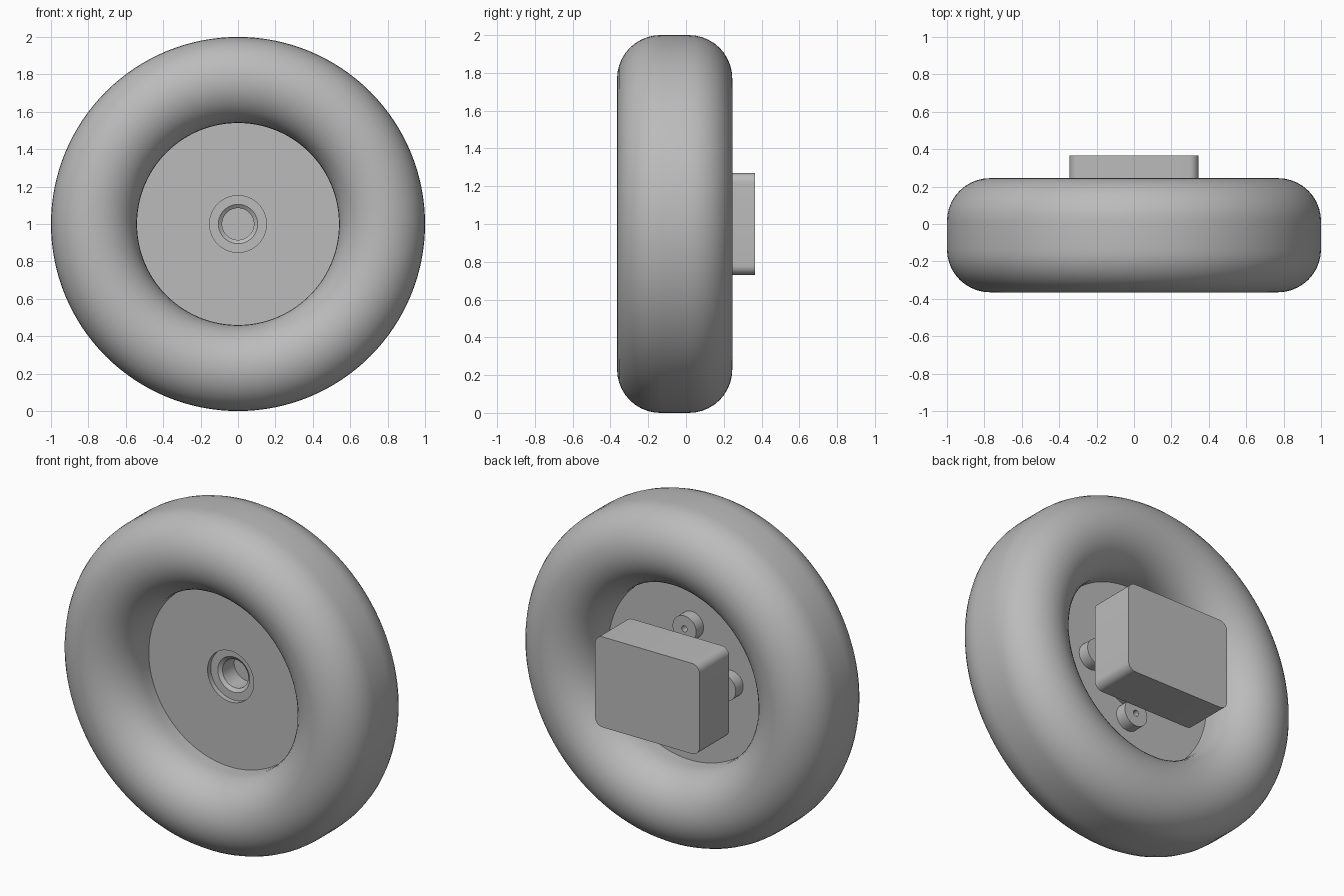
import bpy
import bmesh
from math import sin, cos, pi, radians

cube = bpy.data.objects.get("Cube")
if cube:
    bpy.data.objects.remove(cube, do_unlink=True)

grey = bpy.data.materials.new("plain grey")
grey.use_nodes = True
grey.diffuse_color = (0.5, 0.5, 0.5, 1)
grey.node_tree.nodes["Principled BSDF"].inputs["Base Color"].default_value = (0.5, 0.5, 0.5, 1)


def finish(name, bm, angle=30):
    """Turn a bmesh into a shaded, coloured object."""
    bmesh.ops.recalc_face_normals(bm, faces=bm.faces)
    mesh = bpy.data.meshes.new(name)
    bm.to_mesh(mesh)
    bm.free()
    mesh.materials.append(grey)
    obj = bpy.data.objects.new(name, mesh)
    bpy.context.collection.objects.link(obj)
    shade(obj, angle)
    return obj


def shade(obj, angle=30):
    bpy.ops.object.select_all(action="DESELECT")
    obj.select_set(True)
    bpy.context.view_layer.objects.active = obj
    bpy.ops.object.shade_smooth_by_angle(angle=radians(angle))


def lathe(name, profile, x=0, z=1, steps=48, angle=30):
    """Revolve a closed (radius, y) profile about an axis along y."""
    bm = bmesh.new()
    rings = []
    for i in range(steps):
        a = 2 * pi * i / steps
        rings.append([bm.verts.new((x + r * cos(a), y, z + r * sin(a))) for r, y in profile])
    n = len(profile)
    for i in range(steps):
        p, q = rings[i], rings[(i + 1) % steps]
        for j in range(n):
            k = (j + 1) % n
            bm.faces.new((p[j], p[k], q[k], q[j]))
    return finish(name, bm, angle)


def tube(name, inner, outer, y0, y1, **kw):
    return lathe(name, [(inner, y0), (outer, y0), (outer, y1), (inner, y1)], **kw)


def drill(obj, radius, y0, y1, x=0, z=1, steps=48):
    """Cut a round hole along y."""
    bm = bmesh.new()
    bmesh.ops.create_cone(bm, cap_ends=True, segments=steps, radius1=radius,
                          radius2=radius, depth=y1 - y0)
    for v in bm.verts:
        v.co = (x + v.co.x, (y0 + y1) / 2 + v.co.z, z + v.co.y)
    cutter = finish("hole_cutter", bm)
    cutter.hide_render = True
    mod = obj.modifiers.new("hole", "BOOLEAN")
    mod.operation = "DIFFERENCE"
    mod.solver = "EXACT"
    mod.object = cutter
    bpy.context.view_layer.objects.active = obj
    bpy.ops.object.modifier_apply(modifier=mod.name)
    bpy.data.objects.remove(cutter, do_unlink=True)


def around(radius, turn=0):
    """Four points spaced evenly about the axle."""
    for i in range(4):
        a = i * pi / 2 + radians(turn)
        yield radius * cos(a), 1 + radius * sin(a)


# Tyre: a stadium section swept about the axle
MID, FLAT, ROUND, CENTRE = -0.06, 0.075, 0.23, 0.77
section = []
for side in (1, -1):
    for i in range(21):
        a = pi * i / 20
        section.append((CENTRE + side * ROUND * cos(a), MID + side * (FLAT + ROUND * sin(a))))
lathe("tyre", section, steps=128, angle=60)

# Wheel disc with counterbored fixing holes
FRONT, BACK = -0.07, -0.04
disc = tube("wheel_disc", 0.152, 0.55, FRONT, BACK, steps=96)
for x, z in around(0.272, 2.2):
    drill(disc, 0.031, FRONT - 0.05, FRONT + 0.015, x, z, 24)
    drill(disc, 0.018, FRONT - 0.05, BACK + 0.05, x, z, 24)
shade(disc)

# Hollow bosses behind the disc
for x, z in around(0.272, 2.2):
    tube("disc_boss", 0.018, 0.078, BACK, 0.03, x=x, z=z, steps=40)

# Gearbox housing: a block with rounded long edges
bm = bmesh.new()
bmesh.ops.create_cube(bm, size=1)
for v in bm.verts:
    v.co = (v.co.x * 0.69, 0.225 + v.co.y * 0.28, 1 + v.co.z * 0.54)
long_edges = [e for e in bm.edges if abs(e.verts[0].co.y - e.verts[1].co.y) > 0.1]
bmesh.ops.bevel(bm, geom=long_edges, offset=0.05, segments=8, profile=0.5, affect="EDGES")
housing = finish("gearbox_housing", bm)
drill(housing, 0.235, 0.335, 0.5, steps=64)
drill(housing, 0.207, -0.1, 0.5, steps=64)
for sx in (1, -1):
    for sz in (1, -1):
        drill(housing, 0.021, 0.27, 0.5, sx * 0.287, 1 + sz * 0.21, 24)
shade(housing)

# Bearing and retaining rings inside the housing
tube("bearing_ring", 0.17, 0.208, 0.1, 0.3, steps=64)
tube("retaining_ring", 0.212, 0.225, 0.33, 0.345, steps=64)

# Hollow output hub running from the housing to the disc
lathe("output_hub", [(0.085, -0.025), (0.105, -0.04), (0.2, -0.04), (0.2, 0.07),
                     (0.19, 0.07), (0.19, 0.32), (0.182, 0.327), (0.1, 0.327), (0.085, 0.315)],
      steps=64)

# Socket screws on the back of the hub
for x, z in around(0.122):
    lathe("hub_screw", [(0.001, 0.32), (0.026, 0.32), (0.026, 0.342), (0.023, 0.345),
                        (0.013, 0.345), (0.013, 0.332), (0.001, 0.332)], x=x, z=z, steps=24)
